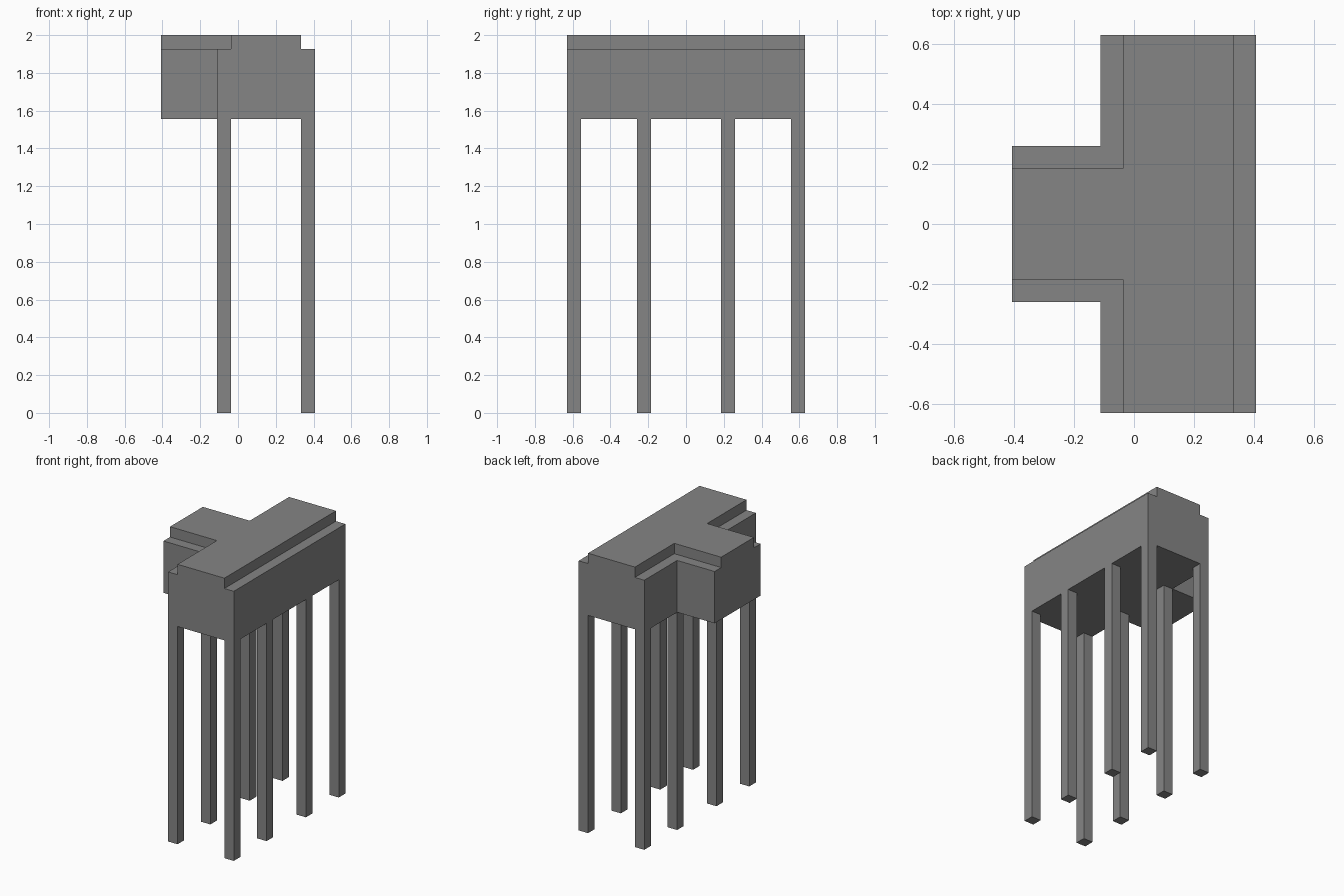
import bpy
import bmesh

U = 2 / 27  # one block of the model's regular grid

cube = bpy.data.objects.get("Cube")
if cube:
    bpy.data.objects.remove(cube, do_unlink=True)

grey = bpy.data.materials.new("mid_grey")
grey.use_nodes = True
colour = (0.235, 0.235, 0.235, 1)
grey.diffuse_color = colour
grey.node_tree.nodes["Principled BSDF"].inputs["Base Color"].default_value = colour


def prism(name, outline, bottom, top):
    """Extrude a flat outline (in blocks) from bottom to top."""
    bm = bmesh.new()
    base = bm.faces.new([bm.verts.new((x * U, y * U, bottom * U)) for x, y in outline])
    result = bmesh.ops.extrude_face_region(bm, geom=[base], use_keep_orig=True)
    raised = [v for v in result["geom"] if isinstance(v, bmesh.types.BMVert)]
    bmesh.ops.translate(bm, verts=raised, vec=(0, 0, (top - bottom) * U))
    bmesh.ops.recalc_face_normals(bm, faces=bm.faces)
    mesh = bpy.data.meshes.new(name)
    bm.to_mesh(mesh)
    bm.free()
    mesh.materials.append(grey)
    obj = bpy.data.objects.new(name, mesh)
    bpy.context.collection.objects.link(obj)


def tee(stem_end, stem_half, inner, outer, half_length):
    """T-shaped outline, mirrored across y = 0."""
    side = [(stem_end, stem_half), (inner, stem_half), (inner, half_length), (outer, half_length)]
    return side + [(x, -y) for x, y in reversed(side)]


# Main T-shaped body and the narrower raised top
prism("body", tee(-5.5, 3.5, -1.5, 5.5, 8.5), 21, 26)
prism("raised_top", tee(-5.5, 2.5, -0.5, 4.5, 8.5), 26, 27)

# Two rows of four square legs
for row, x in (("right", -1), ("left", 5)):
    for number, y in enumerate((-8, -3, 3, 8), 1):
        square = [(x + dx, y + dy) for dx, dy in ((-.5, -.5), (.5, -.5), (.5, .5), (-.5, .5))]
        prism(f"{row}_leg_{number}", square, 0, 21)
